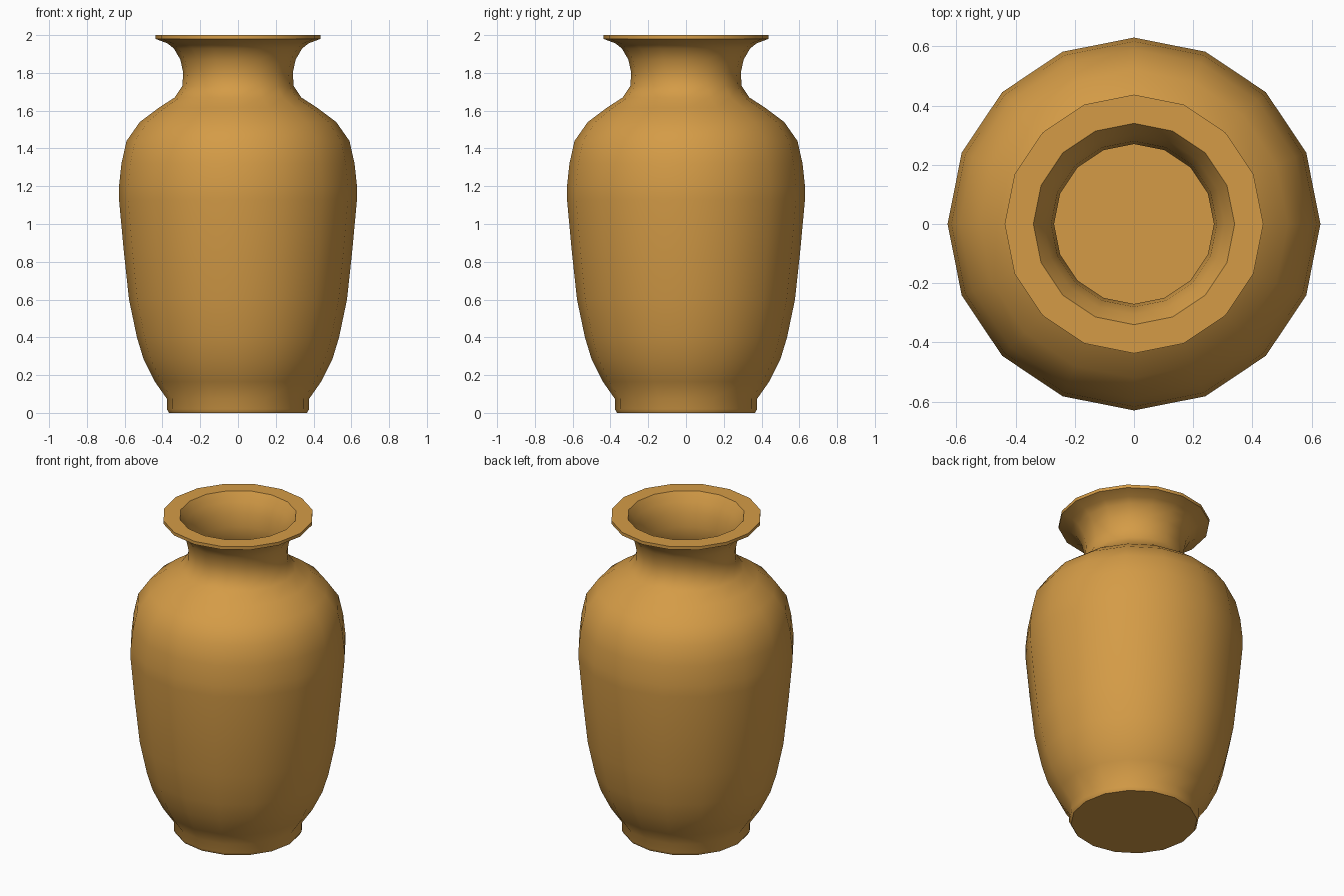
import bpy, bmesh, math

if "Cube" in bpy.data.objects:
    bpy.data.objects.remove(bpy.data.objects["Cube"])

SIDES = 16
# outer wall (radius, height), foot to lip
outer = [(0.365, 0), (0.377, 0.02), (0.377, 0.075), (0.44, 0.165), (0.50, 0.285),
         (0.535, 0.40), (0.577, 0.60), (0.605, 0.86), (0.63, 1.13), (0.63, 1.20),
         (0.617, 1.32), (0.59, 1.44), (0.52, 1.54), (0.42, 1.615), (0.335, 1.67),
         (0.295, 1.73), (0.29, 1.80), (0.305, 1.87), (0.34, 1.93), (0.375, 1.957),
         (0.437, 1.98), (0.437, 2.0)]
# inner wall, lip to floor
inner = [(0.34, 2.0), (0.305, 1.945), (0.28, 1.88), (0.27, 1.80), (0.272, 1.72),
         (0.31, 1.65), (0.40, 1.58), (0.50, 1.51), (0.56, 1.43), (0.60, 1.18),
         (0.575, 0.86), (0.547, 0.60), (0.47, 0.29), (0.35, 0.08)]

# lathe the profile around z and cap both ends
bm = bmesh.new()
rings = []
for r, z in outer + inner:
    rings.append([bm.verts.new((r * math.cos(2 * math.pi * i / SIDES),
                                r * math.sin(2 * math.pi * i / SIDES), z))
                  for i in range(SIDES)])
for a, b in zip(rings, rings[1:]):
    for i in range(SIDES):
        j = (i + 1) % SIDES
        bm.faces.new((a[i], a[j], b[j], b[i]))
bm.faces.new(rings[0][::-1])   # underside
bm.faces.new(rings[-1])        # inner floor

mesh = bpy.data.meshes.new("vase")
bm.to_mesh(mesh)
bm.free()
vase = bpy.data.objects.new("vase", mesh)
bpy.context.collection.objects.link(vase)

# ochre clay
clay = bpy.data.materials.new("ochre clay")
clay.diffuse_color = (0.66, 0.33, 0.062, 1)
clay.use_nodes = True
clay.node_tree.nodes["Principled BSDF"].inputs["Base Color"].default_value = clay.diffuse_color
mesh.materials.append(clay)

bpy.context.view_layer.objects.active = vase
vase.select_set(True)
bpy.ops.object.shade_smooth_by_angle(angle=math.radians(50))
